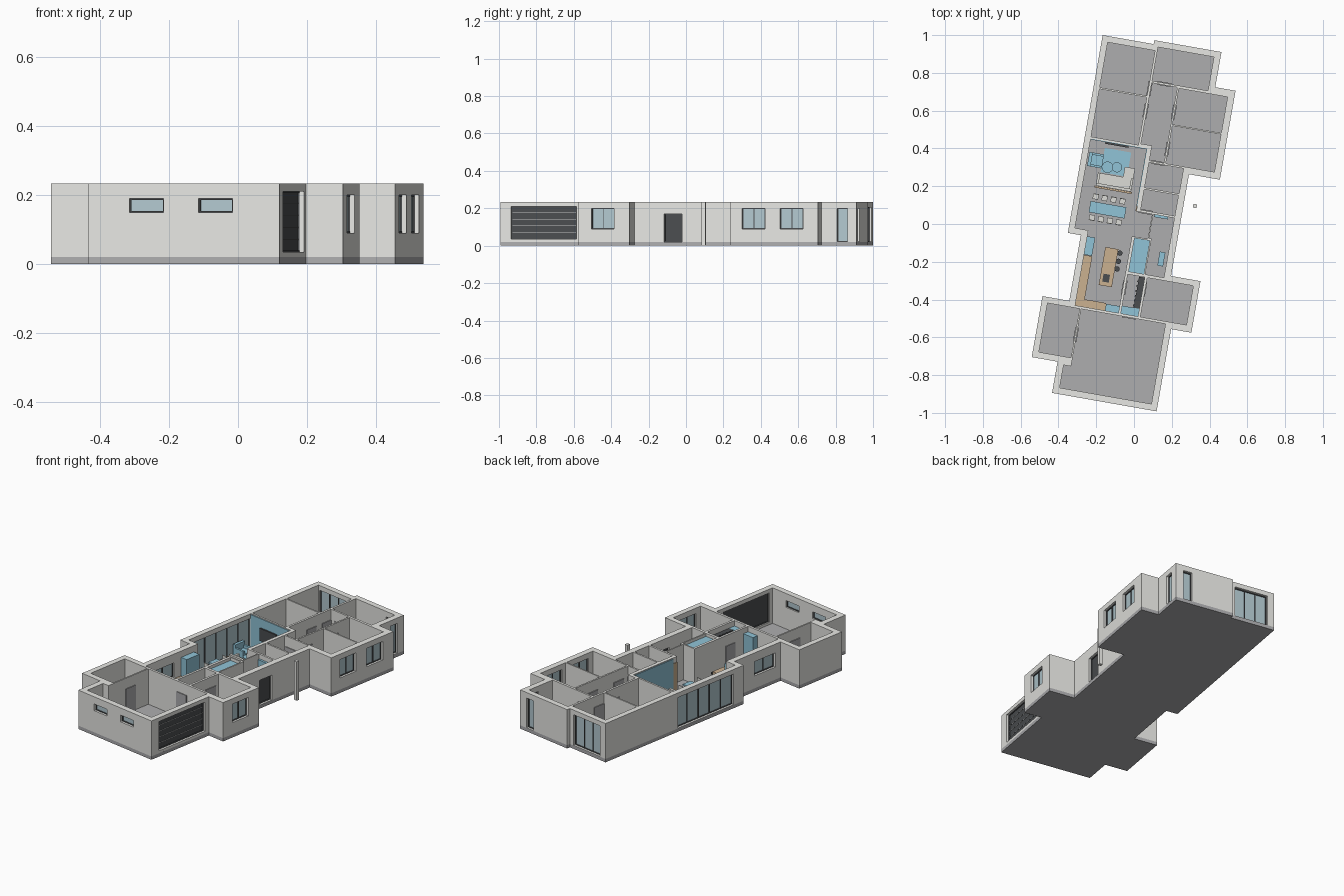
import bpy, bmesh, math

if "Cube" in bpy.data.objects:
    bpy.data.objects.remove(bpy.data.objects["Cube"])

ROT = math.radians(-10)      # house sits turned on the grid
H, FL = 0.233, 0.02          # wall top, floor level


def mat(name, c):
    m = bpy.data.materials.new(name)
    m.diffuse_color = (*c, 1)
    m.use_nodes = True
    m.node_tree.nodes["Principled BSDF"].inputs["Base Color"].default_value = m.diffuse_color
    return m


WALL = mat("plaster", (0.80, 0.80, 0.77))
FLOOR = mat("floor_grey", (0.42, 0.42, 0.43))
BLUE = mat("blue", (0.28, 0.55, 0.68))
TAN = mat("wood", (0.60, 0.44, 0.28))
DARK = mat("dark", (0.07, 0.075, 0.08))
GLASS = mat("glass", (0.45, 0.58, 0.63))
PALE = mat("fabric", (0.72, 0.72, 0.68))


def finish(name, bm, m=None):
    bmesh.ops.recalc_face_normals(bm, faces=bm.faces)
    me = bpy.data.meshes.new(name)
    bm.to_mesh(me)
    bm.free()
    ob = bpy.data.objects.new(name, me)
    bpy.context.collection.objects.link(ob)
    ob.rotation_euler.z = ROT
    if m:
        me.materials.append(m)
    return ob


def add_box(bm, u0, v0, z0, u1, v1, z1):
    vs = bmesh.ops.create_cube(bm, size=1)["verts"]
    for p in vs:
        p.co = ((u0 + u1) / 2 + p.co.x * (u1 - u0),
                (v0 + v1) / 2 + p.co.y * (v1 - v0),
                (z0 + z1) / 2 + p.co.z * (z1 - z0))


def boxes(name, items, m=None):
    bm = bmesh.new()
    for b in items:
        add_box(bm, *b)
    return finish(name, bm, m)


def box(name, u0, v0, u1, v1, z0, z1, m=None):
    return boxes(name, [(u0, v0, z0, u1, v1, z1)], m)


def disc(name, u, v, r, z0, z1, m):
    bm = bmesh.new()
    bmesh.ops.create_cone(bm, cap_ends=True, segments=24, radius1=r, radius2=r, depth=z1 - z0)
    bmesh.ops.translate(bm, verts=bm.verts, vec=(u, v, (z0 + z1) / 2))
    return finish(name, bm, m)


def prism(name, pts, z0, z1, m):
    bm = bmesh.new()
    f = bm.faces.new([bm.verts.new((u, v, z0)) for u, v in pts])
    top = bmesh.ops.extrude_face_region(bm, geom=[f])["geom"]
    bmesh.ops.translate(bm, vec=(0, 0, z1 - z0),
                        verts=[g for g in top if isinstance(g, bmesh.types.BMVert)])
    return finish(name, bm, m)


# Footprint, floor slab and solid wall block
OUT = [(-.337, .956), (-.337, -.107), (-.267, -.107), (-.267, -.46), (-.411, -.46),
       (-.411, -.788), (-.272, -.788), (-.272, -.956), (.290, -.956), (.290, -.514),
       (.399, -.514), (.399, -.237), (.241, -.237), (.241, .31), (.407, .31),
       (.407, .788), (.298, .788), (.298, .977), (-.063, .977), (-.063, .956)]
prism("floor_slab", OUT, 0, FL, FLOOR)
walls = prism("walls", OUT, FL, H, WALL)

# Rooms hollowed out of the block
ROOMS = [(-.304, .681, -.05, .923), (-.304, .672, -.05, .416), (-.037, .763, .263, .944),
         (-.037, .425, .10, .752), (.022, .345, .10, .43), (.11, .555, .371, .748),
         (.11, .345, .371, .547), (.022, .20, .207, .335), (.022, .08, .205, .19),
         (-.304, -.075, 0, .405), (-.232, -.478, 0, 0), (-.02, -.065, .085, .068),
         (.105, -.252, .205, .068), (.092, -.06, .11, .068), (.016, -.252, .097, -.073),
         (.014, -.478, .105, -.268), (.119, -.478, .366, -.268), (-.237, -.922, .256, -.80),
         (-.197, -.83, .256, -.492), (-.378, -.755, -.206, -.492)]

openings = []


def place(side, pos, a0, a1, d0, d1, z0, z1):
    # box in a wall: a along the wall, d depth inward from the outer face
    s = -1 if side in "EN" else 1
    p, q = sorted((pos + s * d0, pos + s * d1))
    return (p, a0, z0, q, a1, z1) if side in "EW" else (a0, p, z0, a1, q, z1)


def window(name, side, pos, a0, a1, z0, z1, panes, fill=GLASS):
    openings.append(place(side, pos, a0, a1, -.01, .05, z0, z1))
    boxes(name + "_pane", [place(side, pos, a0, a1, .018, .022, z0, z1)], fill)
    f = .004
    bars = [place(side, pos, a0, a1, .013, .027, z, z + f) for z in (z0, z1 - f)]
    for i in range(panes + 1):
        a = a0 + (a1 - a0 - f) * i / panes
        bars.append(place(side, pos, a, a + f, .013, .027, z0, z1))
    boxes(name + "_frame", bars, DARK)


# Windows and outer doors
window("garage_window_left", "S", -.956, -.151, -.050, .15, .19, 1)
window("garage_window_right", "S", -.956, .052, .153, .15, .19, 1)
window("study_window", "E", .399, -.443, -.320, .09, .2, 2)
window("wing_window_front", "E", .407, .377, .50, .09, .2, 2)
window("wing_window_back", "E", .407, .583, .707, .09, .2, 2)
window("bedroom_side_window", "E", .298, .873, .930, .022, .2, 1)
window("bedroom_back_window", "N", .977, .195, .25, .022, .2, 1)
window("bedroom_sliding_door", "N", .956, -.295, -.09, .022, .205, 3)
window("living_sliding_door", "W", -.337, -.03, .40, .022, .205, 5)
window("kitchen_window", "W", -.267, -.42, -.26, .095, .18, 2)
window("front_door", "E", .241, -.077, .022, .021, .17, 1, DARK)
window("garage_door", "E", .290, -.898, -.543, .035, .21, 1, DARK)
boxes("garage_door_ribs", [place("E", .290, -.898, -.543, .016, .019, z, z + .002)
                           for z in (.07, .105, .14, .175)])

# Cut the rooms, then the openings
cutters = [boxes("room_cutter", [(min(a, c), min(b, d), -.1, max(a, c), max(b, d), .4)
                                 for a, b, c, d in ROOMS]),
           boxes("opening_cutter", openings)]
bpy.context.view_layer.objects.active = walls
for c in cutters:
    c.hide_render = True
    mod = walls.modifiers.new("cut", "BOOLEAN")
    mod.operation, mod.solver, mod.object, mod.use_self = "DIFFERENCE", "EXACT", c, True
    bpy.ops.object.modifier_apply(modifier=mod.name)
for c in cutters:
    bpy.data.objects.remove(c)

# Inner doors: (runs along u?, wall centre, wall half thickness, door centre)
for i, (along_u, w, t, p) in enumerate([
        (0, -.2015, .0075, -.63), (0, -.0435, .009, .72), (0, -.0435, .009, .60),
        (1, .7575, .008, .03), (0, .105, .008, .62), (0, .105, .008, .42),
        (1, .34, .008, .07), (0, .0075, .0095, -.34), (1, -.485, .01, .06),
        (1, .074, .009, .05), (0, .112, .009, -.33)]):
    t += .002
    if along_u:
        box(f"inner_door_{i}", p - .038, w - t, p + .038, w + t, FL, .17, FLOOR)
    else:
        box(f"inner_door_{i}", w - t, p - .038, w + t, p + .038, FL, .17, FLOOR)

box("porch_post", .291, .14, .311, .16, 0, H, WALL)

# Living room
box("media_wall_panel", -.304, .401, 0, .406, FL, .228, BLUE)
box("side_wall_panel", -.004, .10, .001, .401, FL, .228, BLUE)
box("wood_panel", -.004, .07, .001, .10, FL, .2, TAN)
box("television", -.225, .392, -.10, .401, .1, .175, DARK)
box("rug", -.222, .24, -.08, .37, FL, .023, BLUE)
boxes("armchair", [(-.298, .26, FL, -.22, .335, .062), (-.298, .26, .062, -.28, .335, .10),
                   (-.28, .26, .062, -.22, .272, .08), (-.28, .323, .062, -.22, .335, .08)], BLUE)
disc("coffee_table_low", -.19, .272, .03, FL, .055, BLUE)
disc("coffee_table_high", -.141, .28, .027, FL, .065, BLUE)
boxes("sofa", [(-.235, .165, FL, -.045, .235, .057), (-.10, .235, FL, -.045, .29, .057),
               (-.235, .165, .057, -.045, .18, .09), (-.235, .18, .057, -.222, .235, .075),
               (-.057, .18, .057, -.045, .235, .075)], PALE)
box("sofa_console", -.24, .154, -.04, .164, FL, .08, TAN)

# Dining set
boxes("dining_table", [(-.247, .02, .08, -.055, .08, .088)] +
      [(u, v, FL, u + .008, v + .008, .08) for u in (-.24, -.07) for v in (.025, .067)], BLUE)
for row, v, s in (("north", .108, 1), ("south", -.006, -1)):
    for i in range(4):
        u = -.225 + i * .048
        b0, b1 = sorted((v + s * .011, v + s * .015))
        boxes(f"chair_{row}_{i}", [(u - .015, v - .015, .055, u + .015, v + .015, .062),
                                   (u - .015, b0, .062, u + .015, b1, .10)] +
              [(u + a - .002, v + b - .002, FL, u + a + .002, v + b + .002, .055)
               for a in (-.012, .012) for b in (-.012, .012)], PALE)

# Kitchen
box("island", -.128, -.35, -.058, -.146, FL, .09, TAN)
box("cooktop", -.113, -.329, -.078, -.287, .09, .093, DARK)
for i, v in enumerate((-.165, -.209, -.25)):
    disc(f"stool_seat_{i}", -.047, v, .014, .066, .073, DARK)
    disc(f"stool_leg_{i}", -.047, v, .004, FL, .066, DARK)
box("counter_side", -.232, -.478, -.188, -.207, FL, .085, TAN)
box("counter_end", -.188, -.478, -.072, -.438, FL, .085, TAN)
box("tall_unit_side", -.232, -.205, -.19, -.107, FL, .195, BLUE)
box("tall_unit_end", -.072, -.478, 0, -.442, FL, .2, BLUE)

# Pantry, hall and cloakroom
box("pantry_cupboard", .016, -.252, .097, -.073, FL, .215, BLUE)
box("hall_mirror", .098, .055, .172, .068, FL, .205, BLUE)
box("hall_bench", .16, -.195, .19, -.12, FL, .065, BLUE)
box("cloakroom_unit", .014, -.478, .105, -.437, FL, .2, BLUE)
box("coat_rack", .075, -.437, .105, -.27, FL, .2, DARK)
boxes("coat_rack_slats", [(.07, -.43 + i * .026, .03, .075, -.42 + i * .026, .2)
                          for i in range(6)], DARK)
